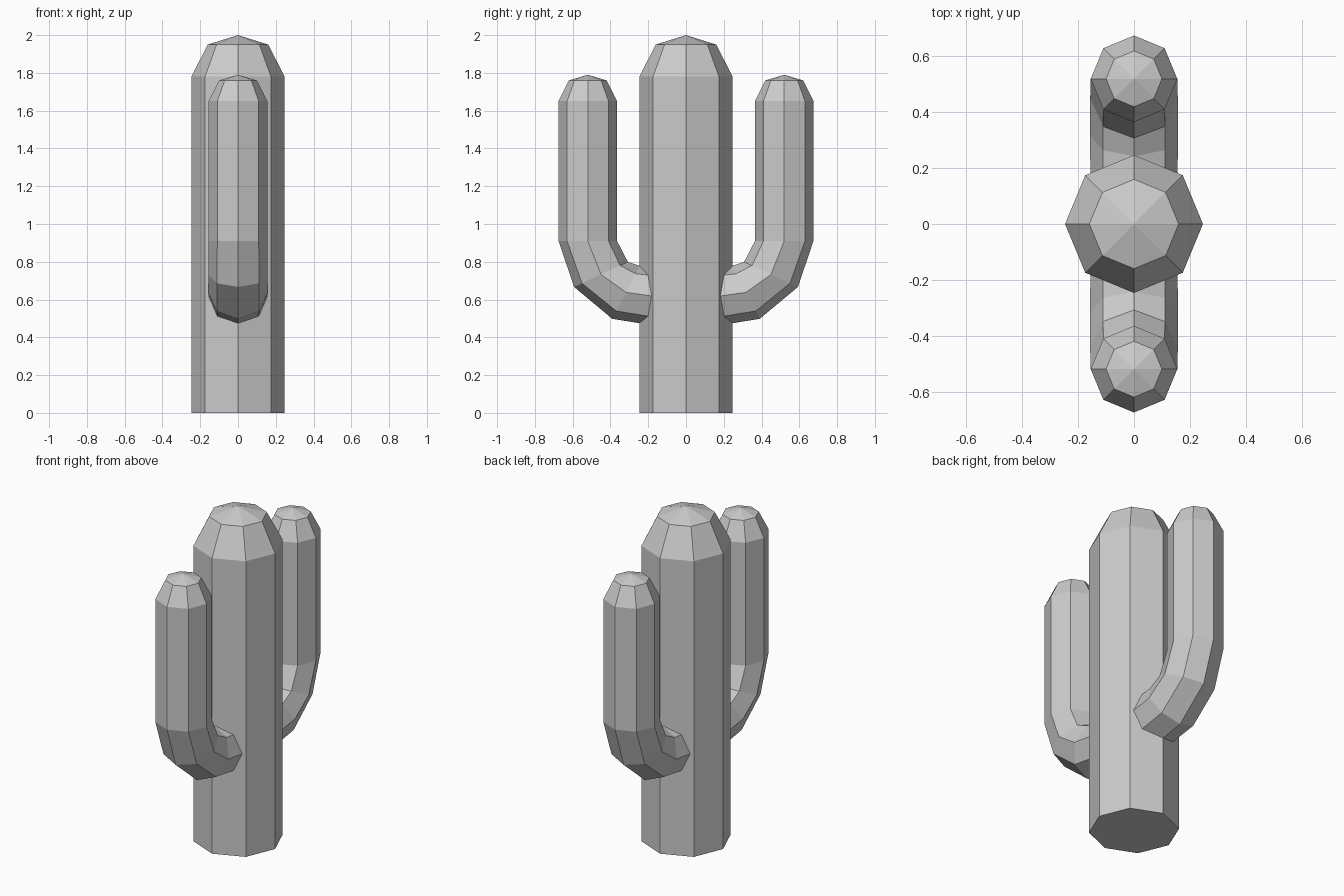
import bpy, bmesh
from math import cos, sin, pi, radians
from mathutils import Vector

cube = bpy.data.objects.get("Cube")
if cube:
    bpy.data.objects.remove(cube, do_unlink=True)

SIDES = 8

grey = bpy.data.materials.new("plain grey")
grey.use_nodes = True
COLOUR = (0.6, 0.6, 0.6, 1)
grey.diffuse_color = COLOUR
grey.node_tree.nodes["Principled BSDF"].inputs["Base Color"].default_value = COLOUR


def tube(name, rings, apex, side=1):
    """Skin octagonal rings (y, z, radius, tilt in degrees) and close with a pointed tip."""
    bm = bmesh.new()
    loops = []
    for y, z, radius, tilt in rings:
        across = Vector((0, cos(radians(tilt)), sin(radians(tilt))))
        loop = []
        for i in range(SIDES):
            a = 2 * pi * i / SIDES
            p = Vector((radius * cos(a), y, z)) + across * radius * sin(a)
            loop.append(bm.verts.new((p.x * side, p.y * side, p.z)))
        loops.append(loop)
    for low, high in zip(loops, loops[1:]):
        for i in range(SIDES):
            j = (i + 1) % SIDES
            bm.faces.new((low[i], low[j], high[j], high[i]))
    tip = bm.verts.new((0, apex[0] * side, apex[1]))
    for i in range(SIDES):
        bm.faces.new((loops[-1][i], loops[-1][(i + 1) % SIDES], tip))
    bm.faces.new(loops[0][::-1])
    bmesh.ops.recalc_face_normals(bm, faces=bm.faces)
    mesh = bpy.data.meshes.new(name)
    bm.to_mesh(mesh)
    bm.free()
    mesh.materials.append(grey)
    obj = bpy.data.objects.new(name, mesh)
    bpy.context.collection.objects.link(obj)


# Upright trunk with a chamfered, pointed crown
tube("trunk", [(0, 0, 0.247, 0), (0, 1.78, 0.247, 0), (0, 1.95, 0.16, 0)], (0, 2.0))

# Arms: out of the trunk, round the elbow and straight up
arm = [(0.12, 0.61, 0.155, -85), (0.317, 0.638, 0.158, -62),
       (0.45, 0.733, 0.157, -25), (0.52, 0.91, 0.155, 0),
       (0.52, 1.65, 0.155, 0), (0.52, 1.76, 0.1, 0)]
for name, side in (("back_arm", 1), ("front_arm", -1)):
    tube(name, arm, (0.52, 1.79), side)
